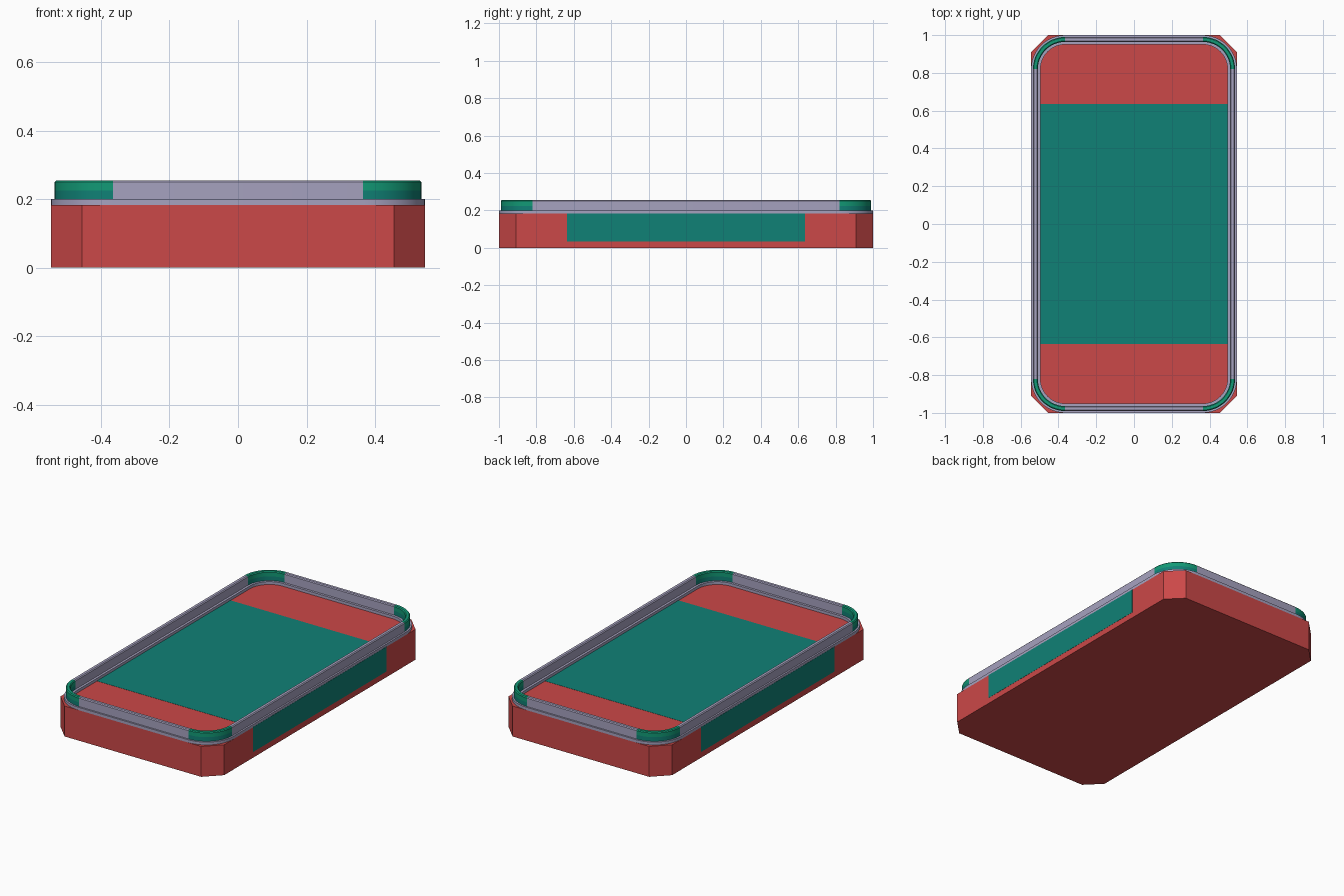
import bpy, bmesh, math

if "Cube" in bpy.data.objects:
    bpy.data.objects.remove(bpy.data.objects["Cube"])

W, L = 0.545, 1.0          # half width, half length
CX, CY = 0.365, 0.82       # centre of the rounded corners
TOP = 0.183                # top of the body


def material(name, rgb):
    m = bpy.data.materials.new(name)
    m.diffuse_color = (*rgb, 1)
    m.use_nodes = True
    m.node_tree.nodes["Principled BSDF"].inputs["Base Color"].default_value = m.diffuse_color
    return m


RED = material("red", (0.60, 0.065, 0.065))
TEAL = material("teal", (0.005, 0.22, 0.18))
GREEN = material("green", (0.006, 0.32, 0.18))
LILAC = material("lilac", (0.38, 0.36, 0.52))


def finish(bm, name, mats):
    bmesh.ops.recalc_face_normals(bm, faces=bm.faces)
    mesh = bpy.data.meshes.new(name)
    bm.to_mesh(mesh)
    bm.free()
    for m in mats:
        mesh.materials.append(m)
    obj = bpy.data.objects.new(name, mesh)
    bpy.context.collection.objects.link(obj)
    return obj


def prism(name, outline, z0, z1, mat):
    bm = bmesh.new()
    low = [bm.verts.new((x, y, z0)) for x, y in outline]
    high = [bm.verts.new((x, y, z1)) for x, y in outline]
    bm.faces.new(low)
    bm.faces.new(high)
    n = len(outline)
    for i in range(n):
        j = (i + 1) % n
        bm.faces.new((low[i], low[j], high[j], high[i]))
    return finish(bm, name, [mat])


def ring(name, profile, mats, pick=None, steps=12):
    """Sweep a closed (radius, z) profile round the rounded rectangle."""
    bm = bmesh.new()
    loops = []
    for q, (sx, sy) in enumerate(((1, 1), (-1, 1), (-1, -1), (1, -1))):
        for s in range(steps + 1):
            a = (q + s / steps) * math.pi / 2
            loops.append([bm.verts.new((sx * CX + r * math.cos(a),
                                        sy * CY + r * math.sin(a), z))
                          for r, z in profile])
    n, k = len(loops), len(profile)
    for i in range(n):
        a, b = loops[i], loops[(i + 1) % n]
        straight = i % (steps + 1) == steps
        for j in range(k):
            h = (j + 1) % k
            f = bm.faces.new((a[j], a[h], b[h], b[j]))
            if pick:
                f.material_index = pick(straight, (a[j].co.z + a[h].co.z) / 2)
    obj = finish(bm, name, mats)
    bpy.ops.object.select_all(action='DESELECT')
    obj.select_set(True)
    bpy.context.view_layer.objects.active = obj
    bpy.ops.object.shade_smooth_by_angle(angle=math.radians(30))
    return obj


# Body with chamfered corners
c = 0.09
prism("body", [(W - c, -L), (W, -L + c), (W, L - c), (W - c, L),
               (c - W, L), (-W, L - c), (-W, c - L), (c - W, -L)], 0, TOP, RED)

# Teal centre band, just proud of the body top and sides
e = 0.001
prism("centre_band", [(-W - e, -0.635), (W + e, -0.635),
                      (W + e, 0.635), (-W - e, 0.635)], 0.035, TOP + e, TEAL)

# Thin flange lying on the body
ring("flange", [(0.13, TOP), (0.18, TOP), (0.18, 0.2), (0.13, 0.2)], [LILAC])

# Raised rim: lilac straights, green corners with a darker lower half
b = 0.005
ring("rim", [(0.144, 0.2), (0.17, 0.2), (0.17, 0.225), (0.17, 0.255 - b),
             (0.17 - b, 0.255), (0.144 + b, 0.255), (0.144, 0.255 - b), (0.144, 0.225)],
     [LILAC, GREEN, TEAL],
     lambda straight, z: 0 if straight else (1 if z > 0.225 else 2))
